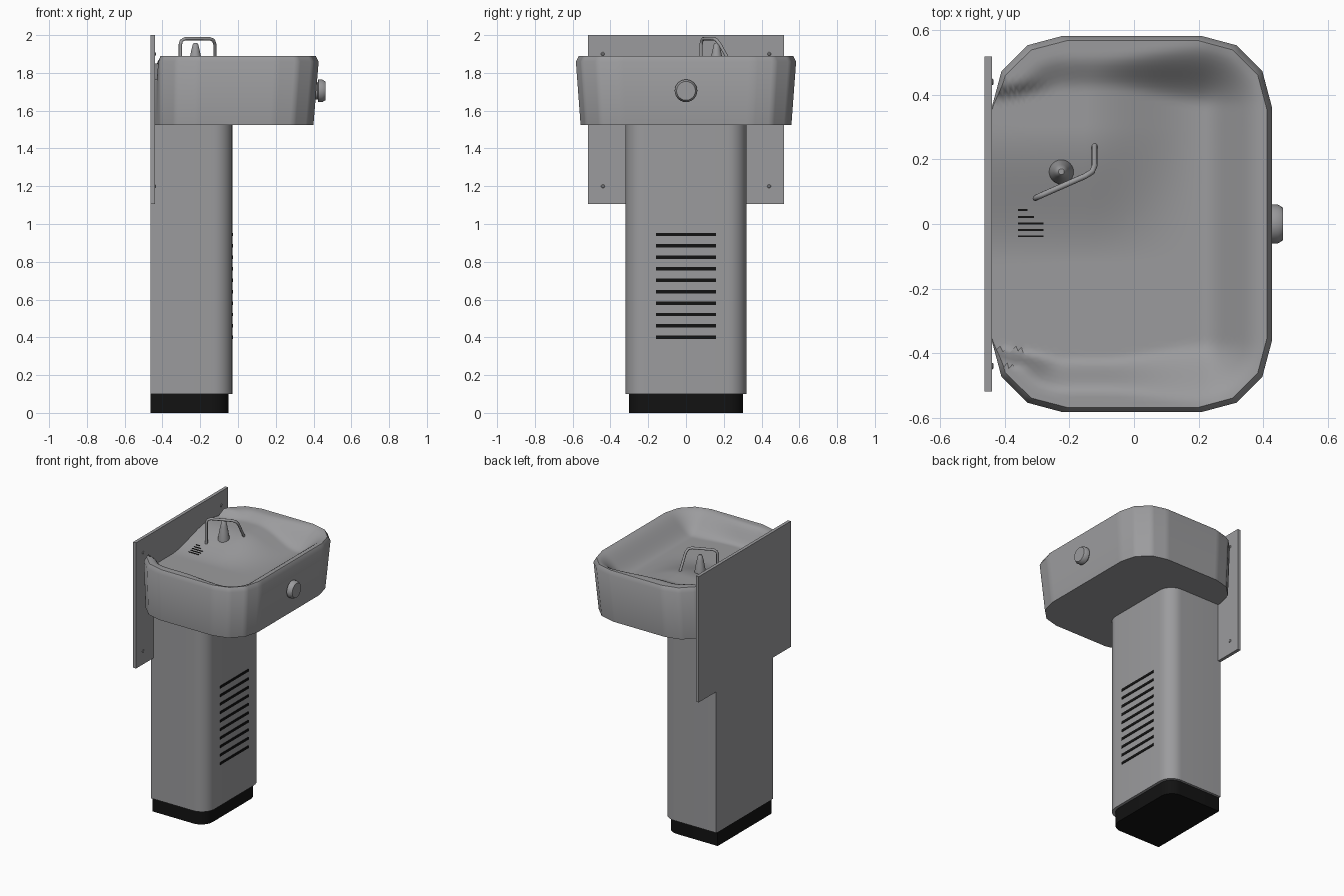
import bpy, bmesh, math
from mathutils import Vector

if "Cube" in bpy.data.objects:
    bpy.data.objects.remove(bpy.data.objects["Cube"])


def material(name, c):
    m = bpy.data.materials.new(name)
    m.diffuse_color = (*c, 1)
    m.use_nodes = True
    m.node_tree.nodes["Principled BSDF"].inputs["Base Color"].default_value = m.diffuse_color
    return m


STEEL = material("grey steel", (0.33, 0.33, 0.34))
BLACK = material("black", (0.006, 0.006, 0.006))


def finish(bm, name, mat, smooth=None):
    bmesh.ops.recalc_face_normals(bm, faces=bm.faces)
    me = bpy.data.meshes.new(name)
    bm.to_mesh(me)
    bm.free()
    me.materials.append(mat)
    ob = bpy.data.objects.new(name, me)
    bpy.context.collection.objects.link(ob)
    if smooth:
        bpy.ops.object.select_all(action='DESELECT')
        ob.select_set(True)
        bpy.context.view_layer.objects.active = ob
        bpy.ops.object.shade_smooth_by_angle(angle=math.radians(smooth))
    return ob


def add_box(bm, lo, hi):
    r = bmesh.ops.create_cube(bm, size=1)
    for v in r['verts']:
        v.co = [(a + b) / 2 + c * (b - a) for a, b, c in zip(lo, hi, v.co)]


def loft(bm, rings, cap_start=True, cap_end=True):
    vs = [[bm.verts.new(p) for p in r] for r in rings]
    n = len(vs[0])
    for a, b in zip(vs, vs[1:]):
        for i in range(n):
            bm.faces.new((a[i], a[(i + 1) % n], b[(i + 1) % n], b[i]))
    if cap_start:
        bm.faces.new(vs[0])
    if cap_end:
        bm.faces.new(vs[-1])
    return vs


def turned(name, centre, axis, profile, sides=24, mat=STEEL, smooth=35):
    """Solid of revolution: profile is (radius, distance along axis)."""
    q = Vector(axis).to_track_quat('Z', 'Y')
    bm = bmesh.new()
    loft(bm, [[Vector(centre) + q @ Vector((r * math.cos(t), r * math.sin(t), h))
               for t in (2 * math.pi * i / sides for i in range(sides))]
              for r, h in profile])
    return finish(bm, name, mat, smooth)


# Pedestal and kick base: front corners rounded, back square
def column(name, x0, x1, hy, r, z0, z1, mat):
    pts = [(x0, hy), (x0, -hy)]
    for a0, cy in ((-90, -hy + r), (0, hy - r)):
        for i in range(9):
            a = math.radians(a0 + 90 * i / 8)
            pts.append((x1 - r + r * math.cos(a), cy + r * math.sin(a)))
    bm = bmesh.new()
    loft(bm, [[(x, y, z) for x, y in pts] for z in (z0, z1)])
    finish(bm, name, mat, 35)


column("pedestal", -0.462, -0.03, 0.32, 0.10, 0.10, 1.53, STEEL)
column("kick_base", -0.462, -0.05, 0.303, 0.09, 0, 0.10, BLACK)

# Vent slots on the pedestal
bm = bmesh.new()
for i in range(10):
    z = 0.40 + i * 0.0605
    add_box(bm, (-0.034, -0.16, z - 0.009), (-0.027, 0.16, z + 0.009))
finish(bm, "vent_slots", BLACK)

# Wall plate with four screws
bm = bmesh.new()
add_box(bm, (-0.463, -0.518, 1.105), (-0.44, 0.518, 2.0))
finish(bm, "wall_plate", STEEL)
for y in (-0.44, 0.44):
    for z in (1.2, 1.9):
        turned("plate_screw", (-0.441, y, z), (1, 0, 0), [(0.01, 0), (0.01, 0.003), (0.006, 0.006)], 12)

# Basin
X0, X1, HY, R = -0.44, 0.427, 0.583, 0.22
CX, HX = (X0 + X1) / 2, (X1 - X0) / 2


def step(t):
    t = min(max(t, 0), 1)
    return t * t * (3 - 2 * t)


def mix(a, b, t):
    return a + (b - a) * t


def height(x, y):
    """Bowl surface: rim on three sides, open at the wall, raised bubbler deck."""
    qx, qy = max(abs(x - CX) - (HX - R), 0), max(abs(y) - (HY - R), 0)
    if x < CX:
        qx *= step(qy / 0.09)
    d = R - math.hypot(qx, qy)
    front = step((x + 0.1) / 0.35)
    floor = 1.765 + 0.085 * step((y + 0.12) / 0.42) * step((0.2 - x) / 0.35)
    wall = 1 - step((d - mix(0.06, 0.02, front)) / mix(0.11, 0.20, front))
    return mix(floor, 1.89, wall)


outline = []
for cx, cy, a0 in ((X1 - R, HY - R, 0), (X0 + R, HY - R, 90),
                   (X0 + R, -HY + R, 180), (X1 - R, -HY + R, 270)):
    for i in range(4):
        a = math.radians(a0 + 30 * i)
        outline.append((cx + R * math.cos(a), cy + R * math.sin(a)))
dense = []
for i, (x, y) in enumerate(outline):
    nx, ny = outline[(i + 1) % len(outline)]
    n = 24 if math.hypot(nx - x, ny - y) > 0.2 else 6
    dense += [(mix(x, nx, k / n), mix(y, ny, k / n)) for k in range(n)]

rim = [(CX + (x - CX) * 0.965 if x > CX else x + 0.012 * step((abs(y) - 0.36) / 0.1), y * 0.974)
       for x, y in dense]
top = [height(x, y) for x, y in rim]
rings = [[(X0 + (x - X0) * 0.968, y * 0.957, 1.523) for x, y in dense],
         [(x, y, min(1.86, t - 0.008)) for (x, y), t in zip(dense, top)],
         [(x, y, t) for (x, y), t in zip(rim, top)]]
for k in range(1, 36):
    s = 1 - k / 36
    pts = [(CX + (x - CX) * s, y * s) for x, y in rim]
    rings.append([(x, y, height(x, y)) for x, y in pts])
bm = bmesh.new()
loft(bm, rings)
finish(bm, "basin", STEEL, 40)

# Drain slots following the bowl, shortened near the bubbler deck
bm = bmesh.new()
for y, x1 in ((0.043, -0.33), (0.022, -0.31), (0.002, -0.28), (-0.018, -0.28), (-0.038, -0.28)):
    z = max(height(-0.36, y), height(x1, y))
    add_box(bm, (-0.36, y - 0.003, z - 0.005), (x1, y + 0.003, z + 0.003))
finish(bm, "drain_slots", BLACK)

# Bubbler nozzle
turned("bubbler", (-0.225, 0.162, 1.79), (0, 0, 1),
       [(0.04, 0), (0.038, 0.04), (0.03, 0.09), (0.022, 0.13), (0.015, 0.16), (0.009, 0.168)])

# Bent guard bar over the nozzle
path = [(-0.305, 0.08, 1.78), (-0.305, 0.08, 1.95), (-0.30, 0.083, 1.97), (-0.28, 0.092, 1.981),
        (-0.15, 0.149, 1.981), (-0.13, 0.162, 1.973), (-0.122, 0.18, 1.95), (-0.122, 0.245, 1.835)]
cu = bpy.data.curves.new("guard_path", 'CURVE')
cu.dimensions = '3D'
cu.bevel_depth = 0.009
cu.bevel_resolution = 3
cu.use_fill_caps = True
sp = cu.splines.new('POLY')
sp.points.add(len(path) - 1)
for p, co in zip(sp.points, path):
    p.co = (*co, 1)
cu.materials.append(STEEL)
bpy.context.collection.objects.link(bpy.data.objects.new("guard_bar", cu))

# Push button
turned("push_button", (0.40, 0, 1.705), (1, 0, 0),
       [(0.045, 0), (0.045, 0.022), (0.06, 0.025), (0.06, 0.046), (0.05, 0.062)])
